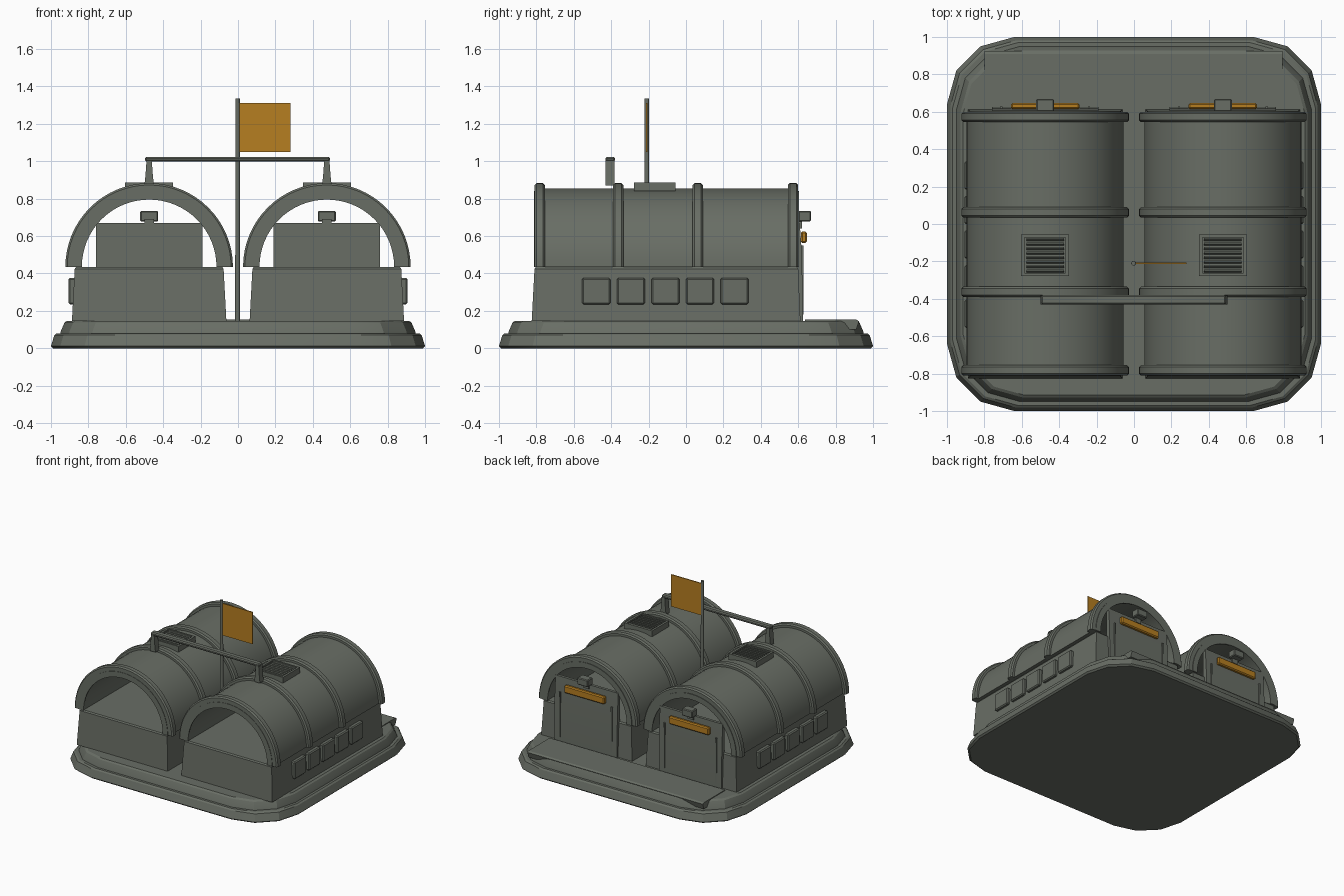
import bpy, bmesh, math

if "Cube" in bpy.data.objects:
    bpy.data.objects.remove(bpy.data.objects["Cube"])


def material(name, colour):
    m = bpy.data.materials.new(name)
    m.use_nodes = True
    m.diffuse_color = (*colour, 1)
    m.node_tree.nodes["Principled BSDF"].inputs["Base Color"].default_value = (*colour, 1)
    return m


GREY = material("olive grey", (0.14, 0.155, 0.13))
AMBER = material("amber", (0.47, 0.21, 0.015))


def finish(name, bm, mat=GREY, bevel=0):
    bmesh.ops.recalc_face_normals(bm, faces=bm.faces)
    if bevel:
        bmesh.ops.bevel(bm, geom=bm.edges[:], offset=bevel, segments=1, affect='EDGES')
    mesh = bpy.data.meshes.new(name)
    bm.to_mesh(mesh)
    bm.free()
    mesh.polygons.foreach_set("use_smooth", [True] * len(mesh.polygons))
    mesh.set_sharp_from_angle(angle=math.radians(25))
    mesh.materials.append(mat)
    ob = bpy.data.objects.new(name, mesh)
    bpy.context.collection.objects.link(ob)
    return ob


def loft(name, rings, mat=GREY, bevel=0):
    """Skin matching rings of points and cap both ends."""
    bm = bmesh.new()
    loops = [[bm.verts.new(p) for p in ring] for ring in rings]
    n = len(loops[0])
    for a, b in zip(loops, loops[1:]):
        for i in range(n):
            j = (i + 1) % n
            bm.faces.new((a[i], a[j], b[j], b[i]))
    bm.faces.new(loops[0])
    bm.faces.new(loops[-1])
    return finish(name, bm, mat, bevel)


def rect(x0, x1, y0, y1, z):
    return [(x0, y0, z), (x1, y0, z), (x1, y1, z), (x0, y1, z)]


def box(name, x, y, z, mat=GREY, bevel=0):
    return loft(name, [rect(*x, *y, z[0]), rect(*x, *y, z[1])], mat, bevel)


SPRING = 0.435  # height where the vaults start


def arch(name, cx, r0, r1, y0, y1, c=0.0):
    """Half ring around y, with chamfered outer edges."""
    section = [(r0, y0), (r1 - c, y0), (r1, y0 + c), (r1, y1 - c), (r1 - c, y1), (r0, y1)]
    if not c:
        section = [(r0, y0), (r1, y0), (r1, y1), (r0, y1)]
    steps = 32
    rings = []
    for i in range(steps + 1):
        a = math.pi * i / steps
        rings.append([(cx + r * math.cos(a), y, SPRING + r * math.sin(a)) for r, y in section])
    return loft(name, rings)


# Stepped base with clipped corners
quarter = [(1, 0.64), (0.95, 0.82), (0.82, 0.95), (0.64, 1)]


def outline(inset, z):
    pts = []
    for sx, sy in ((1, 1), (-1, 1), (-1, -1), (1, -1)):
        q = quarter if sx * sy > 0 else quarter[::-1]
        pts += [(sx * x * (1 - inset), sy * y * (1 - inset), z) for x, y in q]
    return pts


loft("base", [outline(i, z) for i, z in
              ((0.012, 0), (0, 0.012), (0.018, 0.07), (0.03, 0.08),
               (0.05, 0.08), (0.052, 0.09), (0.072, 0.137), (0.085, 0.147))])

# Rear landing plate with a drooping lip
landing = [(0.635, 0.14), (0.635, 0.153), (0.91, 0.153), (0.925, 0.145),
           (0.91, 0.1), (0.87, 0.1), (0.84, 0.14)]
loft("rear_landing", [[(x, y, z) for y, z in landing] for x in (-0.8, 0.795)])

# Twin vaulted huts
for side, s in (("right", -1), ("left", 1)):
    cx = 0.475 * s

    loft(side + "_hut_wall",
         [rect(cx - h, cx + h, y0, y1, z) for h, y0, y1, z in
          ((0.413, -0.825, 0.612, 0.145), (0.398, -0.81, 0.6, 0.425), (0.39, -0.802, 0.592, SPRING))])

    arch(side + "_vault", cx, 0.365, 0.42, -0.8, 0.59)
    for i, y in enumerate((-0.81, -0.39, 0.035, 0.545)):
        inner = 0.365 if i in (0, 3) else 0.41
        arch(f"{side}_vault_rib_{i}", cx, inner, 0.448, y, y + 0.055, 0.01)
    for name, y in (("front", -0.813), ("rear", 0.595)):
        arch(f"{side}_{name}_rim", cx, 0.36, 0.405, y, y + 0.01)

    # Side panels
    for i in range(5):
        y = -0.48 + i * 0.185
        xs = sorted((s * 0.86, s * 0.907))
        box(f"{side}_side_panel_{i}", xs, (y - 0.075, y + 0.075), (0.235, 0.377), GREY, 0.008)

    # Rear door with frame, lamp housing and light bar
    loft(side + "_door", [rect(cx - 0.285, cx + 0.285, 0.585, y, z)
                          for y, z in ((0.625, 0.147), (0.62, 0.5), (0.608, 0.67))])
    for k in (-1, 1):
        x = cx + k * 0.235
        box(f"{side}_door_groove_strip_{k + 1}", (x - 0.006, x + 0.006), (0.6, 0.628), (0.18, 0.55))
    box(side + "_lamp_housing", (cx - 0.048, cx + 0.048), (0.6, 0.668), (0.677, 0.735), GREY, 0.006)
    box(side + "_lamp_bracket", (cx - 0.025, cx + 0.025), (0.59, 0.62), (0.64, 0.69))
    box(side + "_light_bar", (cx - 0.183, cx + 0.183), (0.614, 0.646), (0.563, 0.625), AMBER, 0.008)

    # Roof vent: frame and slats
    box(side + "_vent_plate", (cx - 0.128, cx + 0.128), (-0.277, -0.057), (0.84, 0.872))
    for k in (-1, 1):
        x, y = cx + k * 0.119, -0.167 + k * 0.103
        box(f"{side}_vent_side_{k + 1}", (x - 0.009, x + 0.009), (-0.277, -0.057), (0.86, 0.887))
        box(f"{side}_vent_end_{k + 1}", (cx - 0.128, cx + 0.128), (y - 0.007, y + 0.007), (0.86, 0.887))
    for i in range(8):
        y = -0.251 + i * 0.024
        slat = [(y - 0.009, 0.87), (y + 0.009, 0.87), (y + 0.009, 0.885), (y, 0.885)]
        loft(f"{side}_vent_slat_{i}", [[(x, a, b) for a, b in slat] for x in (cx - 0.1, cx + 0.1)])

    # Tapered leg of the overhead bar
    loft(side + "_bar_leg", [rect(s * 0.475 - h, s * 0.475 + h, -0.43, -0.382, z)
                             for h, z in ((0.026, 0.87), (0.02, 0.92), (0.014, 1.005))])

# Overhead bar between the huts
box("overhead_bar", (-0.497, 0.492), (-0.43, -0.38), (0.998, 1.024), GREY, 0.008)

# Flagpole and flag
bm = bmesh.new()
bmesh.ops.create_cone(bm, cap_ends=True, segments=12, radius1=0.013, radius2=0.012, depth=1.19)
bmesh.ops.translate(bm, verts=bm.verts, vec=(-0.002, -0.21, 0.74))
finish("flagpole", bm)
box("flag", (0.008, 0.28), (-0.214, -0.206), (1.05, 1.312), AMBER)
